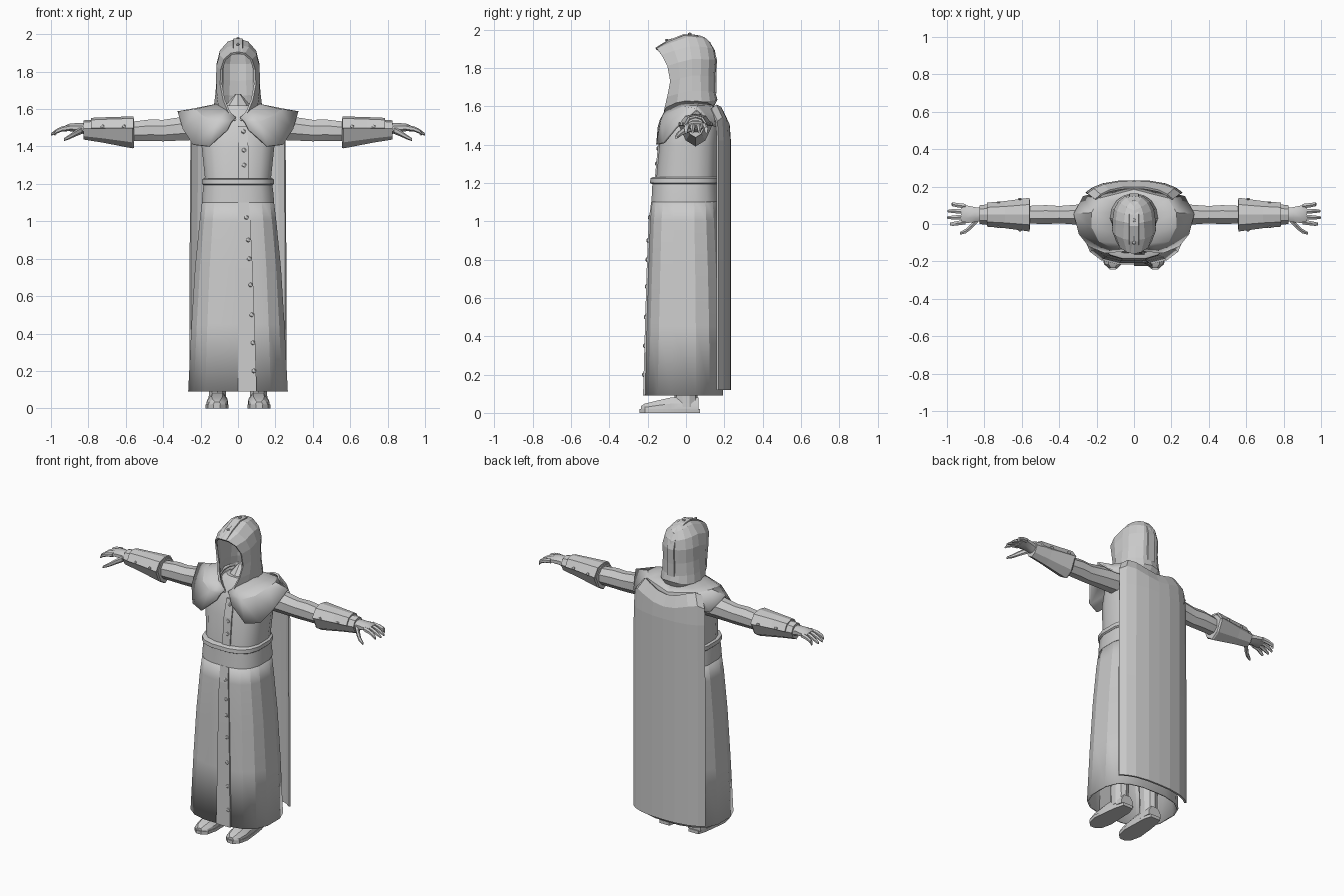
import bpy, bmesh, math
from mathutils import Vector, Matrix

grey = bpy.data.materials.new("plain grey")
grey.diffuse_color = (0.6, 0.6, 0.6, 1)


def finish(name, bm, mirror=False, thick=0, smooth=None, offset=1):
    bmesh.ops.recalc_face_normals(bm, faces=bm.faces)
    me = bpy.data.meshes.new(name)
    bm.to_mesh(me)
    bm.free()
    ob = bpy.data.objects.new(name, me)
    bpy.context.collection.objects.link(ob)
    me.materials.append(grey)
    if mirror:
        m = ob.modifiers.new("mirror", 'MIRROR')
        m.use_clip = True
        m.merge_threshold = 0.002
    if thick:
        s = ob.modifiers.new("thickness", 'SOLIDIFY')
        s.thickness, s.offset = thick, offset
    if smooth:
        bpy.context.view_layer.objects.active = ob
        ob.select_set(True)
        bpy.ops.object.shade_smooth_by_angle(angle=math.radians(smooth))
        ob.select_set(False)
    return ob


def loft(bm, rings, closed=True, caps=True):
    vs = [[bm.verts.new(p) for p in r] for r in rings]
    n = len(vs[0])
    for a, b in zip(vs, vs[1:]):
        for i in range(n if closed else n - 1):
            j = (i + 1) % n
            bm.faces.new((a[i], a[j], b[j], b[i]))
    if closed and caps:
        bm.faces.new(vs[0])
        bm.faces.new(vs[-1])
    return bm


def body_ring(z, w, front, back, n=16, p=0.72):
    """Rounded-box ring around the body."""
    out = []
    for i in range(n):
        a = 2 * math.pi * (i + 0.5) / n
        c, s = math.cos(a), math.sin(a)
        x = w * math.copysign(abs(c) ** p, c)
        y = math.copysign(abs(s) ** p, s)
        out.append((x, (front + back) / 2 + y * (back - front) / 2, z))
    return out


def limb_ring(x, y, z, ry, rz, n=8, turn=0.5):
    return [(x, y + ry * math.cos(2 * math.pi * (i + turn) / n),
             z + rz * math.sin(2 * math.pi * (i + turn) / n)) for i in range(n)]


# torso
finish("tunic_torso", loft(bmesh.new(), [body_ring(*r) for r in (
    (1.15, .185, -.165, .165), (1.24, .18, -.155, .165), (1.4, .197, -.14, .17),
    (1.5, .195, -.115, .17), (1.57, .15, -.09, .15), (1.62, .07, -.05, .1))]), smooth=30)

# long hollow skirt
finish("robe_skirt", loft(bmesh.new(), [body_ring(*r) for r in (
    (1.12, .188, -.172, .155), (1.0, .203, -.185, .163), (.75, .228, -.195, .175),
    (.45, .247, -.205, .185), (.09, .265, -.215, .19))], caps=False), thick=.01, smooth=20, offset=0)

# waist sash and cord
finish("waist_sash", loft(bmesh.new(), [body_ring(*r) for r in (
    (1.10, .196, -.183, .172), (1.15, .192, -.18, .168), (1.195, .186, -.178, .166))]), smooth=30)
finish("waist_cord", loft(bmesh.new(), [body_ring(*r) for r in (
    (1.193, .187, -.178, .168), (1.2, .195, -.19, .178), (1.224, .194, -.188, .178),
    (1.23, .185, -.175, .168))]), smooth=30)

# front overlap flaps on skirt and chest
bm = loft(bmesh.new(), [[(x0, y, z), (x1, y, z), (x1, y + .02, z), (x0, y + .02, z)] for z, x0, x1, y in (
    (1.1, .0, .058, -.182), (1.0, .0, .066, -.195), (.75, .0, .078, -.205),
    (.45, .0, .089, -.214), (.09, .0, .1, -.224))])
loft(bm, [[(x0, y, z), (x1, y, z), (x1, y + .02, z), (x0, y + .02, z)] for z, x0, x1, y in (
    (1.22, 0, .055, -.163), (1.4, 0, .055, -.146), (1.51, 0, .05, -.118))])
finish("front_overlap", bm)

# studs on robe, bracers and hood
bm = bmesh.new()


def stud(x, y, z, r=.013, squash=(1, .6, 1)):
    m = Matrix.Translation((x, y, z)) @ Matrix.Diagonal((*squash, 1))
    bmesh.ops.create_icosphere(bm, subdivisions=1, radius=r, matrix=m)


for x, y, z in ((.03, -.128, 1.48), (.032, -.148, 1.38), (.033, -.155, 1.3), (.045, -.192, 1.02),
                (.055, -.2, .9), (.06, -.204, .8), (.067, -.208, .66), (.073, -.213, .5),
                (.08, -.217, .35), (.085, -.222, .2)):
    stud(x, y, z)
for s in (-1, 1):
    for x, y in ((.61, -.034), (.725, -.016)):
        stud(s * x, y, 1.507, .011)
        stud(s * x, .1 - y, 1.507, .011)
for y, z in ((-.1, 1.945), (.02, 1.978), (.12, 1.93)):
    stud(0, y, z, .01, (1, 1, .7))
finish("studs", bm)

# arms with sleeves
finish("sleeves", loft(bmesh.new(), [limb_ring(*r) for r in (
    (.17, .05, 1.505, .07, .075), (.3, .05, 1.495, .058, .068), (.4, .05, 1.485, .05, .062),
    (.47, .05, 1.487, .055, .062), (.58, .05, 1.48, .05, .055))]), mirror=True, smooth=35)

# bracers with raised upper plates
bm = bmesh.new()


def bracer_ring(x, w, top, low):
    y = .05
    return [(x, y - w, 1.497), (x, y - w * .6, top - .01), (x, y, top), (x, y + w * .6, top - .01),
            (x, y + w, 1.497), (x, y + w * .6, 1.497 - (1.497 - low) * .7), (x, y, low),
            (x, y - w * .6, 1.497 - (1.497 - low) * .7)]


loft(bm, [bracer_ring(*r) for r in ((.555, .078, 1.548, 1.393), (.565, .086, 1.552, 1.39),
                                    (.72, .062, 1.547, 1.42), (.825, .05, 1.54, 1.437))])
finish("bracers", bm, mirror=True)
bm = loft(bmesh.new(), [bracer_ring(*r)[:5] for r in (
    (.558, .086, 1.556, 1.4), (.69, .068, 1.552, 1.4), (.785, .06, 1.548, 1.4))], closed=False)
finish("bracer_plates", bm, mirror=True, thick=.01, offset=0)

# hands: palm, four fingers and a thumb
bm = loft(bmesh.new(), [limb_ring(*r) for r in (
    (.81, .05, 1.492, .038, .034), (.85, .05, 1.5, .043, .028), (.9, .052, 1.502, .052, .022),
    (.925, .052, 1.496, .05, .016))])
for i, (y, tip) in enumerate(((.01, .985), (.038, 1.0), (.066, .998), (.095, .975))):
    spread = (y - .052) * .12
    loft(bm, [limb_ring(*r, 6) for r in (
        (.9, y, 1.5, .014, .016), (.94, y + spread, 1.494, .0135, .014),
        (.97, y + 2 * spread, 1.481, .012, .012), (tip, y + 2 * spread, 1.465, .007, .007))])
loft(bm, [limb_ring(*r, 6) for r in (
    (.835, .025, 1.487, .02, .02), (.87, -.012, 1.47, .018, .017),
    (.9, -.038, 1.452, .014, .013), (.93, -.05, 1.437, .008, .008))])
finish("hands", bm, mirror=True, smooth=40)

# shoulder capelet: neck, ridge and hem points from front to back
cols = (((.012, -.115, 1.555), (.035, -.13, 1.53), (.055, -.142, 1.49)),
        ((.06, -.1, 1.59), (.11, -.125, 1.53), (.155, -.15, 1.40)),
        ((.09, -.05, 1.615), (.185, -.09, 1.56), (.24, -.115, 1.41)),
        ((.1, 0, 1.625), (.225, -.015, 1.595), (.292, -.05, 1.49)),
        ((.1, .06, 1.625), (.225, .06, 1.6), (.32, .055, 1.583)),
        ((.085, .11, 1.615), (.18, .135, 1.595), (.27, .145, 1.5)),
        ((0, .14, 1.595), (0, .18, 1.57), (0, .205, 1.48)))
finish("shoulder_capelet", loft(bmesh.new(), cols, closed=False), mirror=True, thick=.012, offset=0, smooth=25)

# back cape
rows = []
for z, k, dy in ((.12, 1.0, 0), (.8, 1.0, 0), (1.42, .985, 0), (1.52, .96, -.005), (1.585, .8, -.035)):
    rows.append([(x * k, y + dy, z + (e if z > 1.45 else 0)) for x, y, e in (
        (0, .228, -.025), (.08, .226, -.015), (.165, .212, .01), (.22, .19, .02), (.255, .165, 0))])
finish("back_cape", loft(bmesh.new(), rows, closed=False), mirror=True, thick=.012, offset=0)


# hood: slices running from face edge around to the back
def hood_slice(fx, fy, fz, w, my, mz, by, bz):
    pts = [Vector((fx, fy, fz)), Vector(((fx + w) / 2 + .012 * (w > 0), (fy * .55 + my * .45), (fz + mz) / 2 + .008 * (w == 0)))]
    for i in range(5):
        a = math.radians(22.5 * i)
        c, s = math.cos(a), math.sin(a)
        pts.append(Vector((w * c ** .9 if i < 4 else 0, my + (by - my) * s, mz + (bz - mz) * (1 - c))))
    return pts


slices = [hood_slice(*s) for s in (
    (.012, -.115, 1.54, .1, .03, 1.575, .14, 1.6), (.05, -.11, 1.59, .122, .03, 1.625, .158, 1.635),
    (.075, -.095, 1.65, .115, .03, 1.68, .148, 1.67), (.09, -.08, 1.73, .108, .03, 1.76, .147, 1.75),
    (.088, -.095, 1.81, .108, .03, 1.845, .153, 1.84), (.07, -.125, 1.865, .092, .02, 1.91, .145, 1.89),
    (.035, -.148, 1.895, .05, .01, 1.957, .12, 1.93), (0, -.157, 1.9, 0, 0, 1.97, .1, 1.945))]
bm = loft(bmesh.new(), slices, closed=False)
bmesh.ops.remove_doubles(bm, verts=bm.verts, dist=.0005)
finish("hood", bm, mirror=True, thick=.012, offset=0)

# raised strip along the hood crest
crest = ((-.15, 1.9), (-.09, 1.94), (-.01, 1.972), (.05, 1.967), (.105, 1.94), (.142, 1.895),
         (.158, 1.84), (.153, 1.75), (.154, 1.67))
rings = []
for y, z in crest:
    d = Vector((0, y - .02, z - 1.78)).normalized()
    p = Vector((0, y, z)) + d * .002
    rings.append([p + Vector((-.026, 0, 0)) - d * .004, p + Vector((.026, 0, 0)) - d * .004,
                  p + Vector((.024, 0, 0)) + d * .003, p + Vector((-.024, 0, 0)) + d * .003])
finish("hood_crest_strip", loft(bmesh.new(), rings))

# neck inside the hood
bm = bmesh.new()
bmesh.ops.create_cone(bm, cap_ends=True, segments=8, radius1=.1, radius2=.015, depth=.1,
                      matrix=Matrix.Translation((0, .03, 1.63)))
finish("neck_lining", bm)

# boots: shaft, foot and sole
bm = loft(bmesh.new(), [[(.11 + rx * math.cos(a), y + ry * math.sin(a), z)
                         for a in [math.tau * (i + .5) / 10 for i in range(10)]] for z, rx, ry, y in (
    (.03, .05, .06, -.0), (.09, .048, .06, 0), (.25, .055, .062, .0), (.6, .075, .08, 0))])
loft(bm, [[(x0 + rx * c, y, z) for c, z in ((-1, .018), (-.95, h * .6), (-.5, h), (.5, h), (.95, h * .6), (1, .018))]
          for x0, y, rx, h in ((.105, .065, .045, .08), (.105, .0, .052, .085), (.11, -.08, .055, .08),
                               (.112, -.16, .058, .062), (.113, -.215, .045, .048), (.113, -.235, .022, .035))])
sole = ((.07, .072), (.055, .02), (.053, -.05), (.05, -.15), (.065, -.215), (.095, -.242),
        (.13, -.242), (.16, -.215), (.175, -.15), (.165, -.05), (.155, .02), (.14, .072))
loft(bm, [[(x, y, z) for x, y in sole] for z in (0, .02)])
finish("boots", bm, mirror=True, smooth=30)
